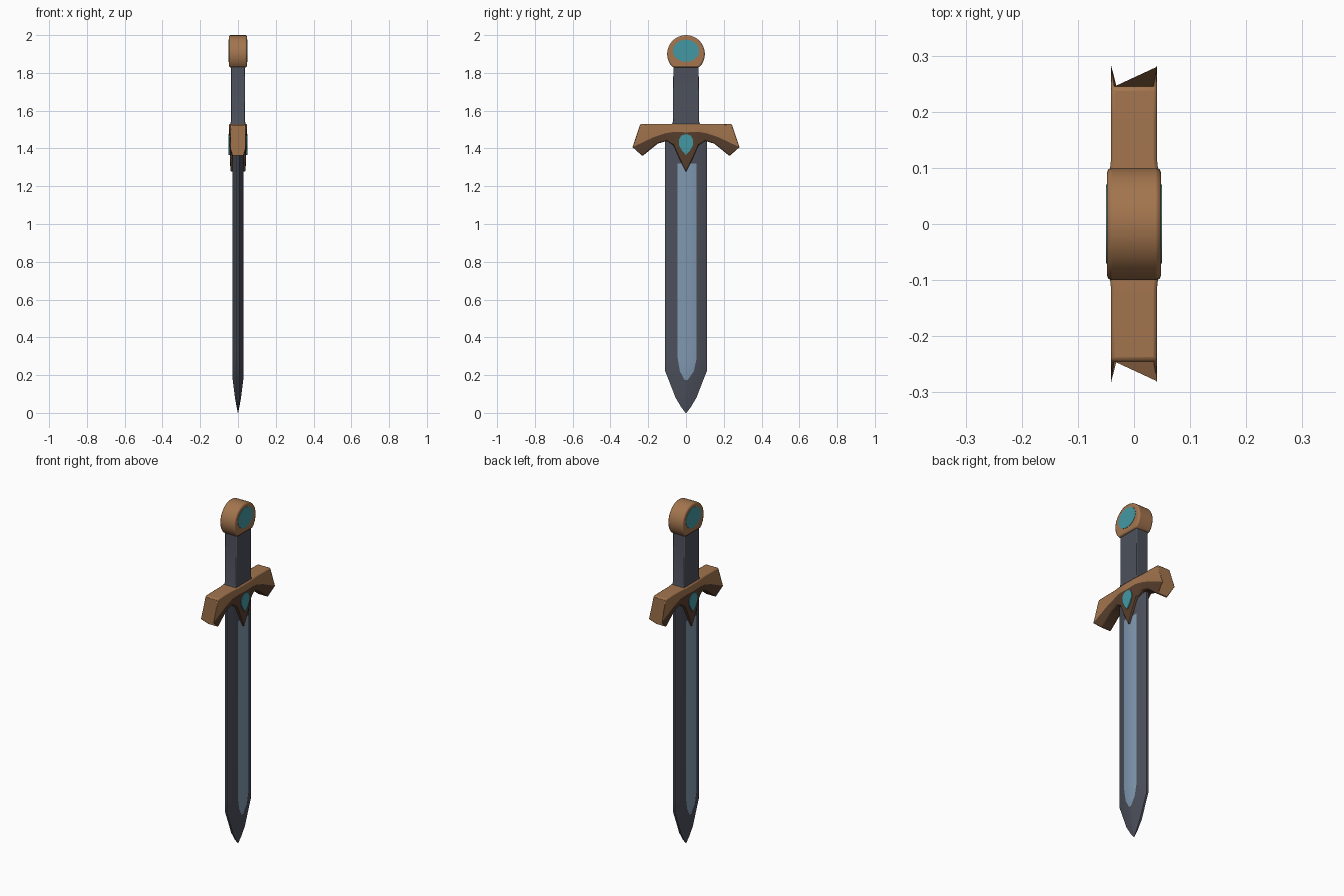
import bpy, bmesh, math

if "Cube" in bpy.data.objects:
    bpy.data.objects.remove(bpy.data.objects["Cube"])


def material(name, rgb):
    lin = [((c / 255 + 0.055) / 1.055) ** 2.4 for c in rgb]
    m = bpy.data.materials.new(name)
    m.diffuse_color = (*lin, 1)
    m.use_nodes = True
    m.node_tree.nodes["Principled BSDF"].inputs["Base Color"].default_value = m.diffuse_color
    return m


dark_steel = material("dark_steel", (76, 80, 91))
light_steel = material("light_steel", (128, 152, 176))
bronze = material("bronze", (163, 117, 78))
dark_bronze = material("dark_bronze", (88, 63, 45))
teal = material("teal_gem", (68, 152, 164))


def loft(name, rings, mats, rule=None, bevel=0):
    """Skin a list of equal-length rings; rule(segment, side) picks the material."""
    bm = bmesh.new()
    vs = [[bm.verts.new(p) for p in r] for r in rings]
    n = len(rings[0])
    for i in range(len(vs) - 1):
        for j in range(n):
            k = (j + 1) % n
            f = bm.faces.new((vs[i][j], vs[i][k], vs[i + 1][k], vs[i + 1][j]))
            f.material_index = rule(i, j) if rule else 0
    bm.faces.new(vs[0])
    bm.faces.new(vs[-1])
    bmesh.ops.recalc_face_normals(bm, faces=bm.faces)
    me = bpy.data.meshes.new(name)
    bm.to_mesh(me)
    bm.free()
    for m in mats:
        me.materials.append(m)
    ob = bpy.data.objects.new(name, me)
    bpy.context.collection.objects.link(ob)
    if bevel:
        mod = ob.modifiers.new("Bevel", "BEVEL")
        mod.width, mod.segments = bevel, 2
        mod.limit_method, mod.angle_limit = "ANGLE", math.radians(35)
    bpy.ops.object.select_all(action="DESELECT")
    ob.select_set(True)
    bpy.context.view_layer.objects.active = ob
    bpy.ops.object.shade_smooth_by_angle(angle=math.radians(25))
    return ob


def prism(name, outline, x0, x1, mat, bevel=0):
    """Extrude a (y, z) outline along x."""
    return loft(name, [[(x, y, z) for y, z in outline] for x in (x0, x1)], [mat], bevel=bevel)


def circle(r, cz, n, rz=None):
    return [(r * math.cos(2 * math.pi * i / n), cz + (rz or r) * math.sin(2 * math.pi * i / n))
            for i in range(n)]


# Blade: z, half width, half thickness, half width of the light centre band
sections = [(0, .002, .001, .001), (.03, .025, .007, .002), (.08, .055, .016, .004),
            (.175, .092, .028, .008), (.22, .11, .03, .035), (.29, .11, .03, .048),
            (1.32, .11, .03, .048), (1.46, .11, .03, .048)]
rings = []
for z, w, t, f in sections:
    e = min(.006, t * .5)
    half = [(e, -w), (t, -.92 * f), (t, 1.18 * f), (e, w)]
    rings.append([(x, y, z) for x, y in half] + [(-x, -y, z) for x, y in half])
loft("blade", rings, [dark_steel, light_steel],
     lambda i, j: 1 if j in (1, 5) and 3 <= i <= 5 else 0)

# Crossguard: top, middle and bottom (y, z), half thickness at face and at underside
stations = [((0, 1.53), (0, 1.485), (0, 1.275), .047, .040),
            ((.035, 1.53), (.035, 1.487), (.035, 1.345), .047, .041),
            ((.068, 1.53), (.068, 1.487), (.065, 1.415), .046, .039),
            ((.115, 1.53), (.11, 1.48), (.10, 1.44), .041, .034),
            ((.18, 1.53), (.17, 1.46), (.15, 1.425), .041, .034),
            ((.243, 1.528), (.287, 1.405), (.23, 1.36), .041, .034)]


def guard_ring(s, sign):
    (a, b, c, t, u) = s
    side = [(t, *a), (t, *b), (u, *c)]
    return ([(x, sign * y, z) for x, y, z in side] +
            [(-x, sign * y, z) for x, y, z in reversed(side)])


rings = [guard_ring(s, -1) for s in reversed(stations[1:])] + [guard_ring(s, 1) for s in stations]
loft("crossguard", rings, [bronze, dark_bronze],
     lambda i, j: 1 if j in (1, 2, 3) else 0, bevel=.006)

# Grip with a slight flare at the guard
loft("grip", [[(sx * x, sy * y, z) for sx, sy in ((1, -1), (1, 1), (-1, 1), (-1, -1))]
              for x, y, z in ((.04, .078, 1.515), (.038, .069, 1.545), (.038, .067, 1.86))],
     [dark_steel], bevel=.004)

# Pommel: round disc with a flat bottom
prism("pommel", [(y, max(z, 1.828 - .0004 * math.cos(y * 30))) for y, z in circle(.1, 1.9, 32)
                 if z > 1.826], -.048, .048, bronze, bevel=.008)

# Gems on both faces
drop = [(0, 1.365), (.022, 1.39), (.038, 1.42), (.038, 1.445), (.025, 1.468), (0, 1.476),
        (-.025, 1.468), (-.038, 1.445), (-.038, 1.42), (-.022, 1.39)]
for side, label in ((1, "right"), (-1, "left")):
    prism("pommel_gem_" + label, circle(.07, 1.917, 16, .059), side * .044, side * .0495, teal)
    prism("guard_gem_" + label, drop, side * .0415, side * .0495, teal)
